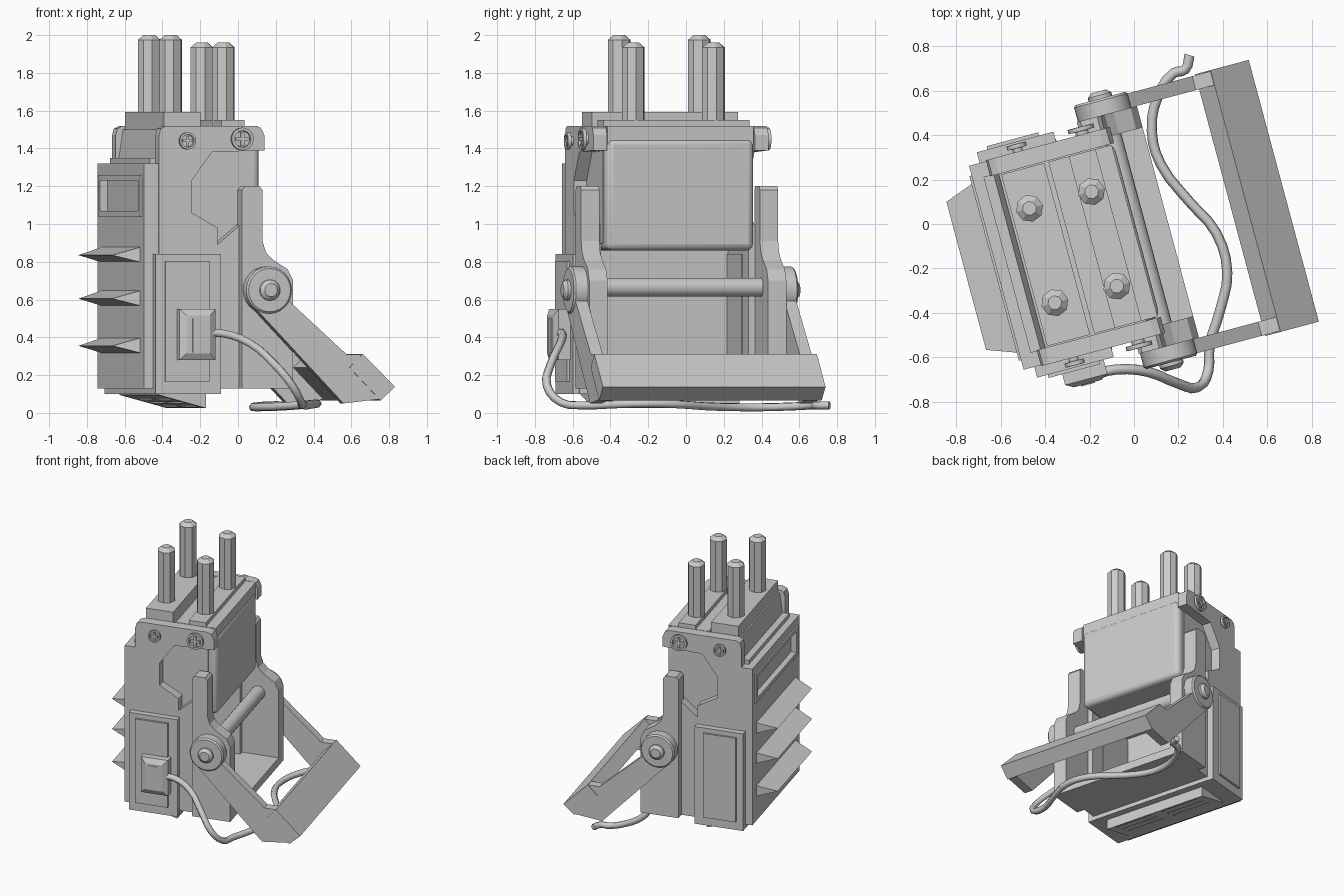
import bpy, bmesh, math
from mathutils import Matrix, Vector

if "Cube" in bpy.data.objects:
    bpy.data.objects.remove(bpy.data.objects["Cube"])

# The whole device is turned 15 degrees about z; parts are built in its own axes
TURN = Matrix.Rotation(math.radians(15), 4, 'Z') @ Matrix.Translation((0, -0.03, 0))


def finish(name, bm, bevel=0, segs=3):
    bmesh.ops.recalc_face_normals(bm, faces=bm.faces)
    me = bpy.data.meshes.new(name)
    bm.to_mesh(me)
    bm.free()
    ob = bpy.data.objects.new(name, me)
    bpy.context.collection.objects.link(ob)
    ob.matrix_world = TURN
    if bevel:
        m = ob.modifiers.new("bevel", 'BEVEL')
        m.width, m.segments = bevel, segs
    return ob


def prism(name, pts, a, b, inset=None, bevel=0):
    """Extrude an (x, z) profile from y=a to y=b; inset recesses the y=b face."""
    bm = bmesh.new()
    bot = bm.faces.new([bm.verts.new((x, a, z)) for x, z in pts])
    ext = bmesh.ops.extrude_face_region(bm, geom=[bot])['geom']
    for v in ext:
        if isinstance(v, bmesh.types.BMVert):
            v.co.y = b
    bmesh.ops.recalc_face_normals(bm, faces=bm.faces)
    if inset:
        cap = [f for f in bm.faces if all(abs(v.co.y - b) < 1e-5 for v in f.verts)]
        bmesh.ops.inset_region(bm, faces=cap, thickness=inset[0], depth=inset[1])
    return finish(name, bm, bevel)


def box(name, x, y, z, bevel=0, inset=None):
    return prism(name, [(x[0], z[0]), (x[1], z[0]), (x[1], z[1]), (x[0], z[1])],
                 y[0], y[1], inset, bevel)


def lathe_y(name, x, z, rings, segs=20):
    """Round part along y from (y, radius) rings."""
    bm = bmesh.new()
    loops = [[bm.verts.new((x + r * math.cos(2 * math.pi * i / segs), y,
                            z + r * math.sin(2 * math.pi * i / segs)))
              for i in range(segs)] for y, r in rings]
    for p, q in zip(loops, loops[1:]):
        for i in range(segs):
            j = (i + 1) % segs
            bm.faces.new((p[i], p[j], q[j], q[i]))
    bm.faces.new(loops[0])
    bm.faces.new(loops[-1])
    ob = finish(name, bm)
    smooth(ob)
    return ob


def smooth(ob):
    bpy.ops.object.select_all(action='DESELECT')
    ob.select_set(True)
    bpy.context.view_layer.objects.active = ob
    bpy.ops.object.shade_smooth_by_angle(angle=math.radians(35))


def cut(ob, cutter):
    m = ob.modifiers.new("cut", 'BOOLEAN')
    m.object, m.operation, m.solver = cutter, 'DIFFERENCE', 'EXACT'
    cutter.hide_render = True
    cutter.hide_viewport = True


# Housing: back wall, floor, upper core, rounded cover, base
box("back_wall", (-0.60, -0.54), (-0.41, 0.41), (0.13, 1.35))
box("floor", (-0.56, 0.15), (-0.46, 0.46), (0.13, 0.19))
prism("upper_core", [(-0.56, 0.86), (-0.06, 0.9), (-0.06, 1.5), (-0.53, 1.5), (-0.56, 1.3)],
      -0.41, 0.41)
smooth(box("cover", (-0.3, 0.005), (-0.405, 0.405), (0.86, 1.455), bevel=0.035))
box("cover_lid", (-0.3, -0.005), (-0.40, 0.40), (1.42, 1.52))
box("base", (-0.60, -0.24), (-0.49, 0.49), (0.10, 0.14))

# Sloped vent with slots underneath
vent = prism("bottom_vent", [(-0.55, 0.11), (-0.55, 0.095), (-0.29, 0.025), (-0.29, 0.11)], -0.40, 0.40)
for i in range(3):
    for s in (-1, 1):
        u = -0.49 + 0.07 * i
        lo, hi = sorted((0.04 * s, 0.34 * s))
        top = 0.095 - (u + 0.55) * 0.27
        cut(vent, box("vent_cutter", (u, u + 0.035), (lo, hi), (-0.05, top - 0.002)))

# Pin blocks and contact pins
box("tall_pin_block", (-0.52, -0.32), (-0.40, 0.40), (1.45, 1.593))
box("low_pin_block", (-0.205, -0.08), (-0.40, 0.40), (1.45, 1.55))
for x, top in ((-0.436, 2.0), (-0.147, 1.96)):
    for y in (-0.22, 0.22):
        bm = bmesh.new()
        for r1, r2, z1, z2 in ((0.062, 0.062, 1.5, top - 0.025), (0.062, 0.032, top - 0.025, top)):
            bmesh.ops.create_cone(bm, cap_ends=True, segments=8, radius1=r1, radius2=r2, depth=z2 - z1,
                                  matrix=Matrix.Translation((x, y, (z1 + z2) / 2)))
        finish("contact_pin", bm)

# Radiator block with window recess and three wedge fins
rad = prism("radiator_block", [(-0.65, 0.13), (-0.57, 0.13), (-0.57, 1.32), (-0.65, 1.32)], -0.475, 0.475)
cut(rad, box("window_cutter", (-0.72, -0.62), (-0.39, 0.39), (1.07, 1.23)))
for y in (-0.43, 0.39):
    box("window_frame_side", (-0.66, -0.645), (y, y + 0.04), (1.04, 1.26))
for z in (1.04, 1.23):
    box("window_frame_rail", (-0.66, -0.645), (-0.39, 0.39), (z, z + 0.03))
for z in (0.315, 0.565, 0.795):
    bm = bmesh.new()
    pts = [(-0.64, -0.4, z), (-0.64, 0.4, z), (-0.64, 0.4, z + 0.085), (-0.64, -0.4, z + 0.085),
           (-0.79, -0.345, z + 0.04), (-0.79, 0.345, z + 0.04)]
    v = [bm.verts.new(p) for p in pts]
    for f in ((0, 1, 2, 3), (0, 4, 5, 1), (3, 2, 5, 4), (0, 3, 4), (1, 5, 2)):
        bm.faces.new([v[i] for i in f])
    finish("radiator_fin", bm)

# Profiles for parts repeated on both sides
plate = [(-0.57, 0.13), (-0.12, 0.13), (-0.12, 1.0), (-0.25, 0.89), (-0.25, 0.98), (-0.39, 1.06),
         (-0.39, 1.23), (-0.28, 1.38), (0.008, 1.39), (0.008, 1.47), (-0.01, 1.508), (-0.04, 1.52),
         (-0.53, 1.52), (-0.56, 1.505), (-0.57, 1.47)]
finger = [(-0.13, 0.13), (0.15, 0.13), (0.15, 0.70), (0.12, 0.76), (0.04, 0.81), (0.0, 0.85),
          (-0.018, 0.91), (-0.018, 1.18), (-0.035, 1.2), (-0.113, 1.2), (-0.13, 1.18)]
arm = [(-0.09, 0.57), (0.408, 0.05), (0.60, 0.072), (0.687, 0.138), (0.512, 0.31), (0.425, 0.31),
       (0.09, 0.61), (0.0, 0.7)]

for s in (-1, 1):
    # Side plate and upright finger plate
    prism("side_plate", plate, 0.405 * s, 0.48 * s)
    prism("finger_plate", finger, 0.44 * s, 0.54 * s)
    # Recessed lower side panel
    box("side_panel", (-0.60, -0.243), (0.40 * s, 0.525 * s), (0.10, 0.84), inset=(0.05, 0))
    box("panel_insert", (-0.55, -0.31), (0.52 * s, 0.54 * s), (0.165, 0.805))
    # Handle arm, hinge disc and rivet
    prism("handle_arm", arm, 0.54 * s, 0.605 * s)
    lathe_y("hinge_disc", 0, 0.65, [(0.53 * s, 0.125), (0.605 * s, 0.125), (0.615 * s, 0.115)], 24)
    lathe_y("hinge_rivet", 0, 0.65, [(0.6 * s, 0.055), (0.63 * s, 0.055), (0.648 * s, 0.035)])
    # Cross-head screws
    for u, z, r in ((-0.42, 1.44, 0.045), (-0.12, 1.45, 0.06)):
        lathe_y("screw", u, z, [(0.47 * s, r * 0.5), (0.495 * s, r * 0.5), (0.496 * s, r),
                                (0.515 * s, r), (0.516 * s, r * 0.75), (0.505 * s, r * 0.7)])
        for a, b in ((0.6, 0.15), (0.15, 0.6)):
            box("screw_cross", (u - a * r, u + a * r), (0.50 * s, 0.514 * s), (z - b * r, z + b * r))

# Hinge rod and handle bar
lathe_y("hinge_rod", 0, 0.665, [(-0.55, 0.05), (0.55, 0.05)])
prism("handle_bar", [(0.44, 0.24), (0.61, 0.066), (0.69, 0.138), (0.512, 0.312)], -0.61, 0.61)

# Cable socket with slot, plug and trailing cable
box("cable_socket", (-0.487, -0.29), (-0.52, -0.59), (0.28, 0.55), inset=(0.05, 0.02))
box("socket_slot", (-0.42, -0.355), (-0.58, -0.615), (0.32, 0.5))
path = [(-0.19, -0.68, 0.42), (-0.08, -0.655, 0.42), (0.06, -0.665, 0.37), (0.19, -0.715, 0.26),
        (0.29, -0.735, 0.14), (0.335, -0.66, 0.055), (0.34, -0.55, 0.04), (0.39, -0.38, 0.045),
        (0.42, -0.22, 0.05), (0.37, -0.04, 0.045), (0.25, 0.10, 0.035), (0.12, 0.27, 0.03),
        (0.08, 0.42, 0.03), (0.11, 0.58, 0.035), (0.18, 0.68, 0.04), (0.23, 0.695, 0.04), (0.25, 0.76, 0.04)]
cu = bpy.data.curves.new("cable", 'CURVE')
cu.dimensions = '3D'
cu.bevel_depth, cu.bevel_resolution, cu.resolution_u, cu.use_fill_caps = 0.023, 1, 3, True
sp = cu.splines.new('BEZIER')
sp.bezier_points.add(len(path) - 1)
for p, co in zip(sp.bezier_points, path):
    p.co = co
    p.handle_left_type = p.handle_right_type = 'AUTO'
cable = bpy.data.objects.new("cable", cu)
bpy.context.collection.objects.link(cable)
